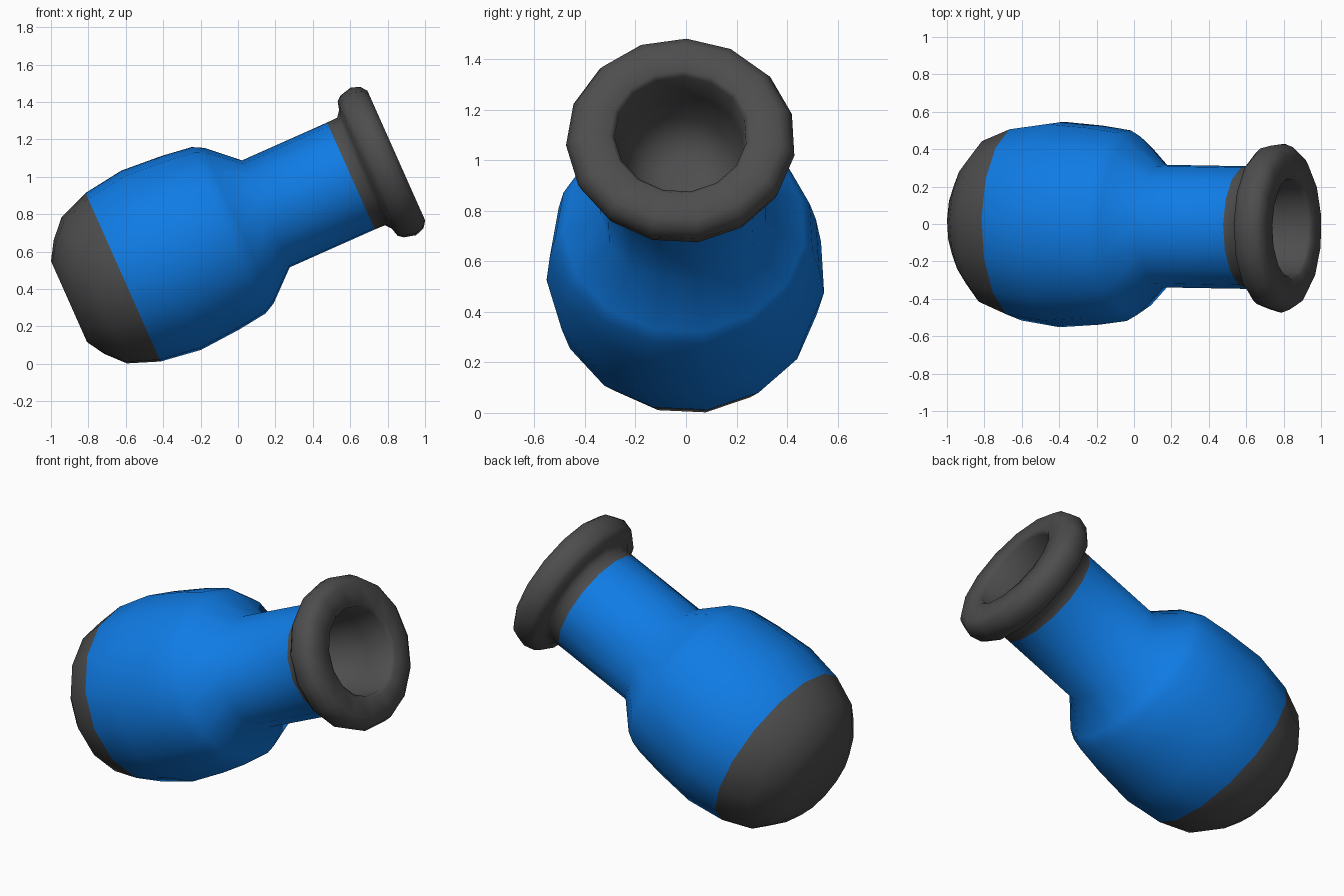
import bpy, bmesh, math
from mathutils import Vector

cube = bpy.data.objects.get("Cube")
if cube:
    bpy.data.objects.remove(cube, do_unlink=True)

SIDES = 15
TILT = math.radians(24)
AXIS = Vector((math.cos(TILT), 0, math.sin(TILT)))
UP = Vector((-math.sin(TILT), 0, math.cos(TILT)))
OFFSET = 0.67      # height of the axis above the origin, along UP
SQUASH = 0.955     # slight flattening along UP


def material(name, color):
    m = bpy.data.materials.new(name)
    m.use_nodes = True
    m.diffuse_color = color
    bsdf = next(n for n in m.node_tree.nodes if n.type == 'BSDF_PRINCIPLED')
    bsdf.inputs["Base Color"].default_value = color
    bsdf.inputs["Roughness"].default_value = 0.6
    return m


blue = material("bright_blue", (0.005, 0.20, 0.78, 1))
grey = material("dark_grey", (0.075, 0.075, 0.075, 1))


def ring_point(t, r, j):
    """Point on the tilted lathe at distance t along the axis."""
    a = math.radians(3) + 2 * math.pi * j / SIDES
    p = AXIS * t + UP * (OFFSET + SQUASH * r * math.cos(a))
    p.y = r * math.sin(a) - 0.016 * (t + 0.13)
    return p


def lathe(name, profile, mats, is_second=lambda t: False, cap_start=False, cap_end=False):
    bm = bmesh.new()
    rings = [[bm.verts.new(ring_point(t, r, j)) for j in range(SIDES)] for t, r in profile]
    for i in range(len(rings) - 1):
        a, b = rings[i], rings[i + 1]
        mid = (profile[i][0] + profile[i + 1][0]) / 2
        for j in range(SIDES):
            k = (j + 1) % SIDES
            f = bm.faces.new((a[j], b[j], b[k], a[k]))
            f.material_index = int(is_second(mid))
    if cap_start:
        bm.faces.new(rings[0]).material_index = int(is_second(profile[0][0]))
    if cap_end:
        bm.faces.new(rings[-1][::-1]).material_index = int(is_second(profile[-1][0]))
    me = bpy.data.meshes.new(name)
    bm.to_mesh(me)
    bm.free()
    for m in mats:
        me.materials.append(m)
    ob = bpy.data.objects.new(name, me)
    bpy.context.collection.objects.link(ob)
    bpy.ops.object.select_all(action='DESELECT')
    ob.select_set(True)
    bpy.context.view_layer.objects.active = ob
    bpy.ops.object.shade_smooth_by_angle(angle=math.radians(60))
    return ob


# Rounded body with a grey base and a straight neck
BAND = -0.373
lathe("body", [(-0.69, 0.25), (-0.632, 0.35), (-0.542, 0.452), (BAND, 0.52),
               (-0.15, 0.553), (0.08, 0.536), (0.245, 0.513), (0.305, 0.48),
               (0.462, 0.33), (0.96, 0.33)],
      [blue, grey], lambda t: t < BAND, cap_start=True)

# Collar, flared lip and hollow mouth
lathe("lip", [(0.96, 0.33), (1.02, 0.332), (1.045, 0.365), (1.058, 0.415), (1.085, 0.438),
              (1.15, 0.455), (1.20, 0.437), (1.226, 0.40), (1.226, 0.28),
              (1.205, 0.262), (1.05, 0.25), (0.90, 0.22), (0.82, 0.16), (0.80, 0.08)],
      [grey], cap_end=True)
